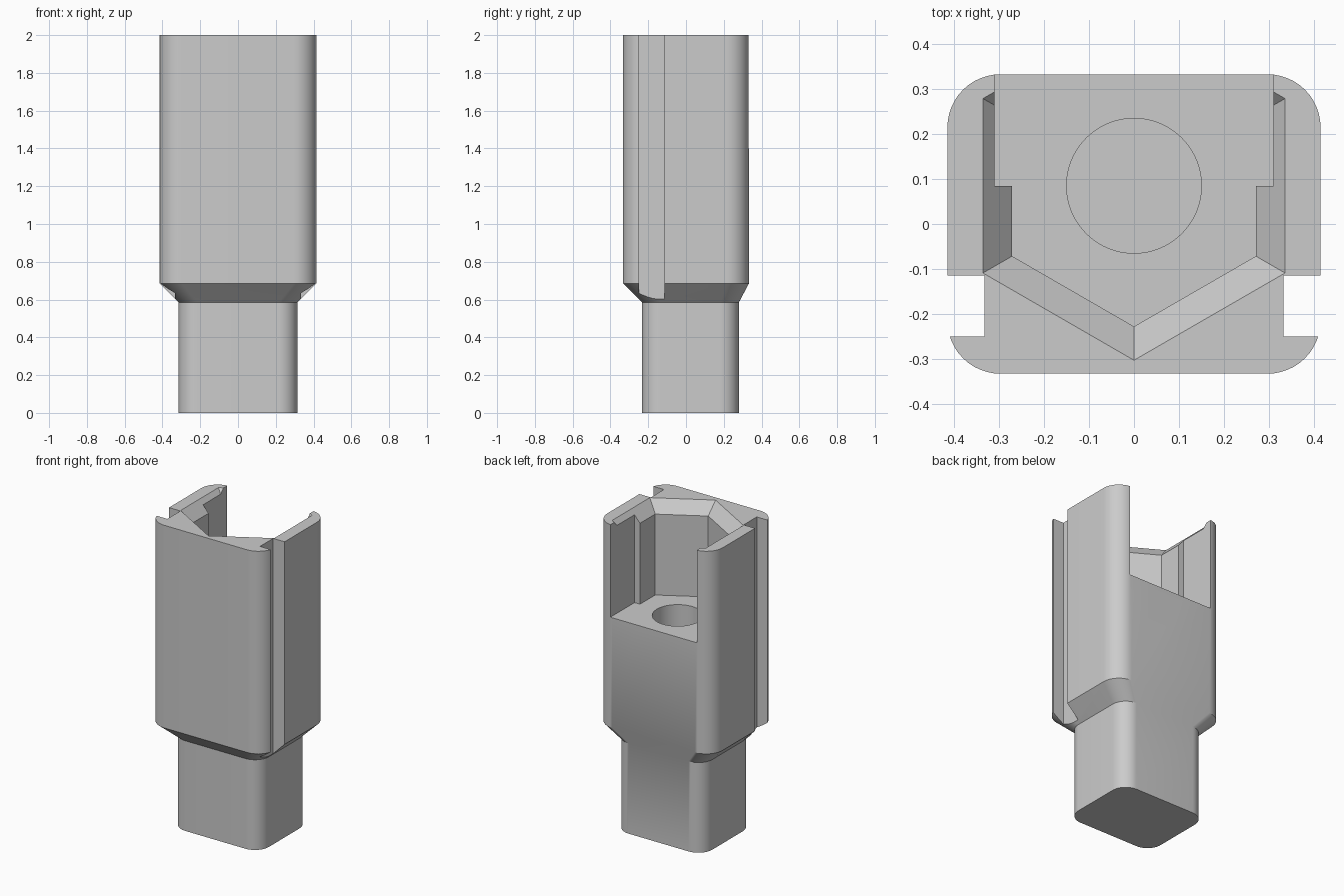
import bpy, bmesh
from math import sin, cos, pi, radians

cube = bpy.data.objects.get("Cube")
if cube:
    bpy.data.objects.remove(cube, do_unlink=True)

grey = bpy.data.materials.new("plain_grey")
grey.use_nodes = True
grey.diffuse_color = (0.6, 0.6, 0.6, 1)
grey.node_tree.nodes["Principled BSDF"].inputs["Base Color"].default_value = (0.6, 0.6, 0.6, 1)


def rounded_rect(x0, x1, y0, y1, r, steps=12):
    """Counter-clockwise outline with rounded corners."""
    centres = [(x1 - r, y1 - r), (x0 + r, y1 - r), (x0 + r, y0 + r), (x1 - r, y0 + r)]
    return [(cx + r * cos(pi / 2 * (q + i / steps)), cy + r * sin(pi / 2 * (q + i / steps)))
            for q, (cx, cy) in enumerate(centres) for i in range(steps + 1)]


def polygon(r, sides, cy):
    """Regular outline with one corner toward the front."""
    return [(r * sin(2 * pi * i / sides), cy - r * cos(2 * pi * i / sides)) for i in range(sides)]


def rect(x0, x1, y0, y1):
    return [(x0, y0), (x1, y0), (x1, y1), (x0, y1)]


def loft(name, sections):
    """Closed solid through a stack of (outline, height) sections."""
    bm = bmesh.new()
    rings = [[bm.verts.new((x, y, z)) for x, y in outline] for outline, z in sections]
    for low, high in zip(rings, rings[1:]):
        n = len(low)
        for i in range(n):
            j = (i + 1) % n
            bm.faces.new((low[i], low[j], high[j], high[i]))
    bm.faces.new(rings[0][::-1])
    bm.faces.new(rings[-1])
    mesh = bpy.data.meshes.new(name)
    bm.to_mesh(mesh)
    bm.free()
    mesh.materials.append(grey)
    ob = bpy.data.objects.new(name, mesh)
    bpy.context.collection.objects.link(ob)
    return ob


# Narrow shank flaring into the tall head
shank = rounded_rect(-0.315, 0.315, -0.233, 0.28, 0.1)
head = rounded_rect(-0.415, 0.415, -0.333, 0.333, 0.118)
body = loft("holder_body", [(shank, 0), (shank, 0.585), (head, 0.685), (head, 2)])

# Hexagonal pocket with a flared mouth, open at the back, over a round hole
MID, FLOOR = 0.085, 1.4
cutters = [
    loft("pocket_cutter", [(polygon(0.313, 6, MID), FLOOR), (polygon(0.313, 6, MID), 1.925),
                           (polygon(0.388, 6, MID), 2), (polygon(0.488, 6, MID), 2.1)]),
    loft("back_opening_cutter", [(rect(-0.31, 0.31, MID, 0.6), z) for z in (FLOOR, 2.2)]),
    loft("hole_cutter", [(polygon(0.15, 64, MID), z) for z in (0.2, 1.6)]),
]
# Side grooves
for side, x0, x1 in (("left", 0.333, 0.6), ("right", -0.6, -0.333)):
    cutters.append(loft(side + "_groove_cutter",
                        [(rect(x0, x1, -0.25, -0.115), z) for z in (0.4, 2.2)]))

bpy.context.view_layer.objects.active = body
body.select_set(True)
for cutter in cutters:
    mod = body.modifiers.new(cutter.name, 'BOOLEAN')
    mod.object = cutter
    mod.operation = 'DIFFERENCE'
    mod.solver = 'EXACT'
    bpy.ops.object.modifier_apply(modifier=mod.name)
    bpy.data.objects.remove(cutter, do_unlink=True)

bpy.ops.object.shade_smooth_by_angle(angle=radians(30))
